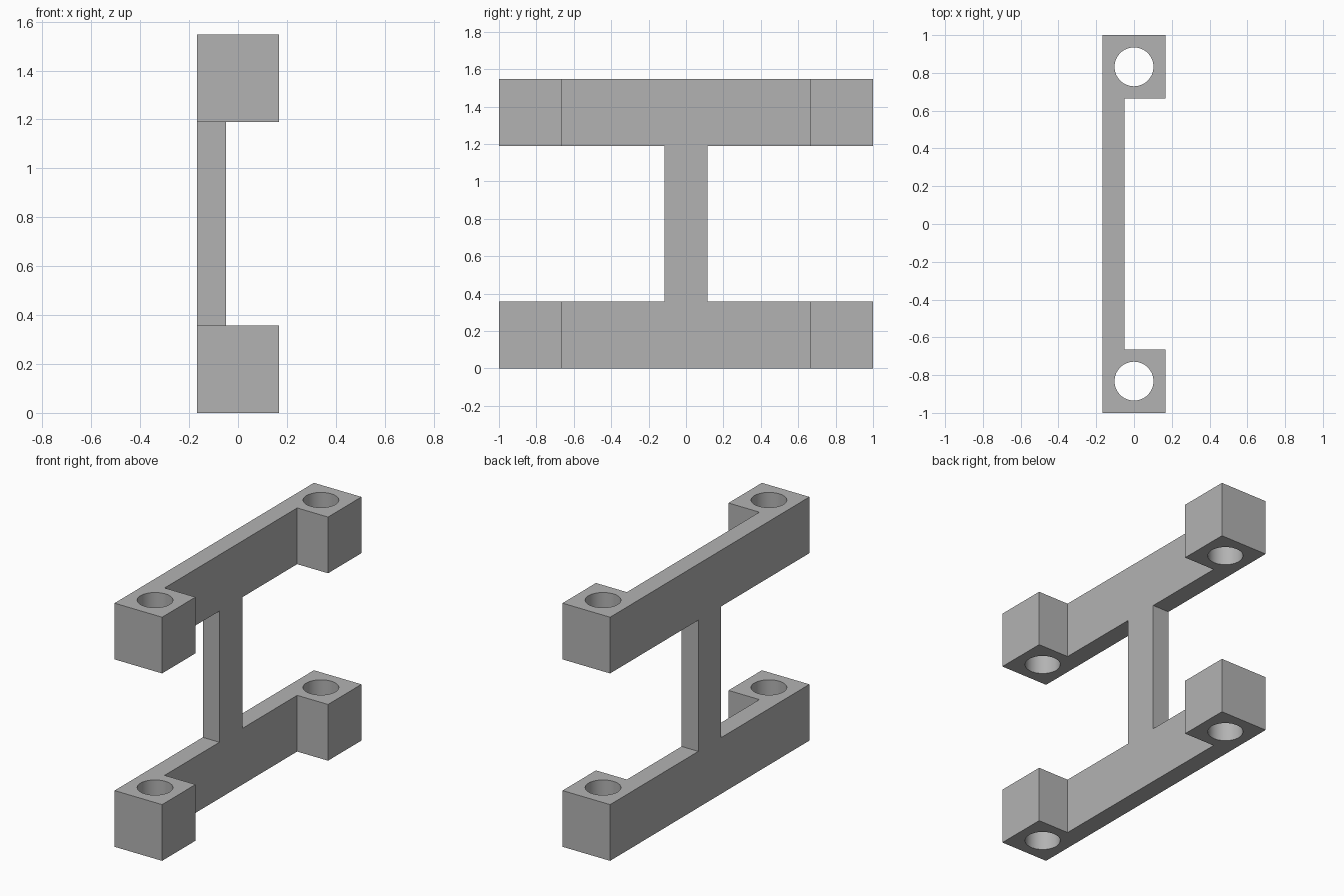
import bpy
import bmesh
import math

cube = bpy.data.objects.get("Cube")
if cube:
    bpy.data.objects.remove(cube, do_unlink=True)

HALF = 0.167        # half width of the end blocks
PLATE = -0.05       # inner face of the thin plate
INNER = 0.665       # inner face of the end blocks
RAIL = 0.357        # rail height
TOP = 1.547         # overall height
WEB = 0.115         # half width of the upright
HOLE = 0.103        # bore radius
HOLE_Y = 0.832

grey = bpy.data.materials.new("plain grey")
grey.use_nodes = True
colour = (0.45, 0.45, 0.45, 1)
grey.diffuse_color = colour
grey.node_tree.nodes["Principled BSDF"].inputs["Base Color"].default_value = colour


def prism(name, outline, z0, z1):
    """Extrude an XY outline from z0 to z1."""
    bm = bmesh.new()
    face = bm.faces.new([bm.verts.new((x, y, z0)) for x, y in outline])
    top = bmesh.ops.extrude_face_region(bm, geom=[face])["geom"]
    verts = [v for v in top if isinstance(v, bmesh.types.BMVert)]
    bmesh.ops.translate(bm, verts=verts, vec=(0, 0, z1 - z0))
    bmesh.ops.recalc_face_normals(bm, faces=bm.faces)
    mesh = bpy.data.meshes.new(name)
    bm.to_mesh(mesh)
    bm.free()
    mesh.materials.append(grey)
    obj = bpy.data.objects.new(name, mesh)
    bpy.context.collection.objects.link(obj)
    return obj


def combine(target, tool, operation):
    """Apply a boolean and discard the tool."""
    mod = target.modifiers.new(operation.title(), "BOOLEAN")
    mod.operation = operation
    mod.solver = "EXACT"
    mod.object = tool
    bpy.context.view_layer.objects.active = target
    bpy.ops.object.modifier_apply(modifier=mod.name)
    bpy.data.objects.remove(tool, do_unlink=True)


# Rails: thin plate with a square block at each end
channel = [(-HALF, -1), (HALF, -1), (HALF, -INNER), (PLATE, -INNER),
           (PLATE, INNER), (HALF, INNER), (HALF, 1), (-HALF, 1)]
frame = prism("bracket_frame", channel, 0, RAIL)
upper_rail = prism("upper_rail", channel, TOP - RAIL, TOP)

# Upright joining the rails
web = [(-HALF, -WEB), (PLATE, -WEB), (PLATE, WEB), (-HALF, WEB)]
upright = prism("upright", web, RAIL, TOP - RAIL)
combine(frame, upright, "UNION")
combine(frame, upper_rail, "UNION")

# Vertical bores through both pairs of blocks
for side in (-1, 1):
    circle = [(HOLE * math.cos(a), side * HOLE_Y + HOLE * math.sin(a))
              for a in (math.tau * i / 64 for i in range(64))]
    combine(frame, prism("bore_cutter", circle, -0.1, TOP + 0.1), "DIFFERENCE")

# Smooth bores, crisp edges
bpy.ops.object.select_all(action="DESELECT")
frame.select_set(True)
bpy.context.view_layer.objects.active = frame
bpy.ops.object.shade_smooth_by_angle(angle=math.radians(30))
